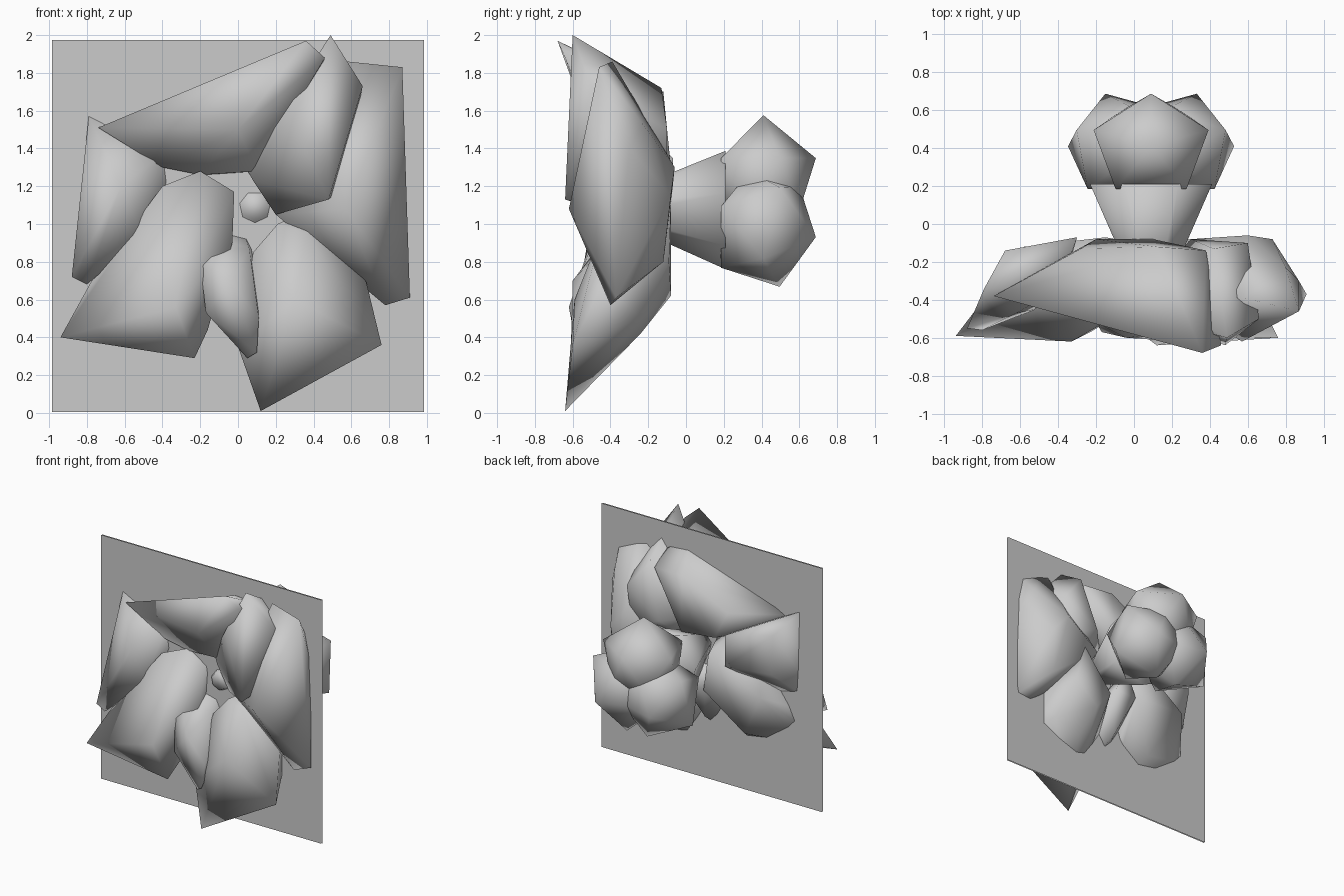
import bpy
import bmesh
import math
from mathutils import Matrix, Vector

old = bpy.data.objects.get("Cube")
if old:
    bpy.data.objects.remove(old, do_unlink=True)

# One plain grey for everything
GREY = (.6, .6, .6, 1)
grey = bpy.data.materials.new("plain grey")
grey.use_nodes = True
grey.diffuse_color = GREY
grey.node_tree.nodes["Principled BSDF"].inputs["Base Color"].default_value = GREY


def finish(name, bm, smooth=True):
    """Turn a bmesh into a named, shaded object."""
    mesh = bpy.data.meshes.new(name)
    for face in bm.faces:
        face.smooth = smooth
    bm.to_mesh(mesh)
    bm.free()
    mesh.materials.append(grey)
    obj = bpy.data.objects.new(name, mesh)
    bpy.context.collection.objects.link(obj)
    return obj


def lump(name, front, back):
    """Faceted rounded petal: the hull of its front rim and its root."""
    bm = bmesh.new()
    for point in front + back:
        bm.verts.new(point)
    hull = bmesh.ops.convex_hull(bm, input=bm.verts[:])
    inside = {v for v in hull["geom_interior"] if isinstance(v, bmesh.types.BMVert)}
    bmesh.ops.delete(bm, geom=list(inside), context="VERTS")
    bmesh.ops.recalc_face_normals(bm, faces=bm.faces[:])
    return finish(name, bm)


# Petals, each flaring forward from a root near the neck
lump("top_petal",
     front=[(-.74, -.38, 1.51), (.36, -.68, 1.97), (.46, -.64, 1.88), (.13, -.42, 1.4),
            (.1, -.38, 1.28), (-.2, -.36, 1.26), (-.4, -.36, 1.3), (0, -.51, 1.5)],
     back=[(-.28, -.13, 1.5), (.12, -.12, 1.7), (.38, -.14, 1.69), (.1, -.08, 1.27),
           (-.2, -.08, 1.3)])

lump("upper_left_petal",
     front=[(.49, -.6, 2), (.66, -.5, 1.73), (.48, -.64, 1.13), (.2, -.4, 1.05),
            (.08, -.38, 1.23), (.04, -.36, 1.3), (.26, -.54, 1.6)],
     back=[(.42, -.13, 1.72), (.6, -.1, 1.5), (.3, -.08, 1.3), (.55, -.1, 1.2)])

lump("side_left_petal",
     front=[(.58, -.39, 1.86), (.87, -.46, 1.83), (.91, -.37, .61), (.78, -.4, .57),
            (.57, -.62, 1.08), (.4, -.4, .92), (.2, -.38, 1.05)],
     back=[(.8, -.23, 1.53), (.87, -.3, 1.4), (.6, -.06, 1.3), (.73, -.08, 1.15),
           (.7, -.12, .8), (.3, -.08, 1.1)])

lump("lower_left_petal",
     front=[(.12, -.64, .01), (.76, -.6, .36), (.68, -.44, .69), (.36, -.45, .95),
            (.21, -.42, 1), (.08, -.43, .85), (0, -.55, .35), (.3, -.59, .6)],
     back=[(.35, -.24, .42), (.58, -.24, .5), (.3, -.08, .62), (.5, -.09, .8),
           (.42, -.08, 1.1), (.15, -.1, .8)])

lump("small_bottom_petal",
     front=[(-.2, -.52, .79), (-.18, -.47, .87), (-.06, -.42, .91), (.06, -.44, .87),
            (.11, -.58, .5), (.1, -.61, .32), (.05, -.59, .29), (-.17, -.57, .53),
            (-.04, -.6, .7)],
     back=[(-.1, -.1, .85), (.1, -.1, .85), (0, -.24, .55), (0, -.08, 1.05)])

lump("lower_right_petal",
     front=[(-.94, -.59, .4), (-.23, -.57, .29), (-.16, -.5, .44), (-.33, -.62, .56),
            (-.02, -.4, 1.17), (-.2, -.38, 1.28), (-.4, -.4, 1.2), (-.78, -.5, .69),
            (-.03, -.45, .9)],
     back=[(-.68, -.33, .61), (-.35, -.25, .5), (-.58, -.12, .9), (-.1, -.08, .85),
           (-.15, -.07, 1.15)])

lump("side_right_petal",
     front=[(-.79, -.34, 1.57), (-.88, -.55, .72), (-.8, -.56, .68), (-.4, -.34, 1.37),
            (-.38, -.34, 1.22), (-.52, -.45, .98), (-.62, -.47, 1.2)],
     back=[(-.68, -.14, 1.42), (-.66, -.14, 1.1), (-.3, -.07, 1.35), (-.3, -.07, 1.1)])

# Neck: a cone whose small end shows between the petals
AXIS = Vector((.09, 0, 1.07))
bm = bmesh.new()
bmesh.ops.create_cone(bm, cap_ends=True, segments=7, radius1=.07, radius2=.33, depth=.58)
bmesh.ops.rotate(bm, verts=bm.verts, matrix=Matrix.Rotation(-math.pi / 2, 3, "X"))
bmesh.ops.translate(bm, verts=bm.verts, vec=AXIS + Vector((0, -.08, .02)))
finish("neck", bm)

# Three faceted bulbs arranged around the end of the neck
for turn, name in enumerate(("top_bulb", "left_bulb", "right_bulb")):
    bm = bmesh.new()
    bmesh.ops.create_icosphere(bm, subdivisions=1, radius=.31)
    # point one ring corner backwards, raise the tip and narrow the inner half
    ring = max((v.co for v in bm.verts if .1 < v.co.z < .2), key=lambda c: c.y)
    spin = math.pi / 2 - math.atan2(ring.y, ring.x)
    bmesh.ops.rotate(bm, verts=bm.verts, matrix=Matrix.Rotation(spin, 3, "Z"))
    for v in bm.verts:
        v.co.x *= 1.15
        if v.co.z > .2:
            v.co.z *= 1.18
        elif v.co.z < 0:
            v.co.x *= .8
            v.co.y *= .85
    bmesh.ops.translate(bm, verts=bm.verts, vec=(0, .41, .14))
    around = Matrix.Rotation(turn * math.tau / 3, 3, "Y")
    bmesh.ops.rotate(bm, verts=bm.verts, matrix=around)
    bmesh.ops.translate(bm, verts=bm.verts, vec=AXIS)
    finish(name, bm)

# Backing panel: two flat sheets crossing the petals
for name, y, tilt in (("panel_front", -.34, 1), ("panel_back", -.33, -1)):
    bm = bmesh.new()
    bmesh.ops.create_grid(bm, x_segments=1, y_segments=1, size=.985)
    bmesh.ops.rotate(bm, verts=bm.verts, matrix=Matrix.Rotation(tilt * math.pi / 2, 3, "X"))
    bmesh.ops.translate(bm, verts=bm.verts, vec=(0, y, .99))
    finish(name, bm, smooth=False)
